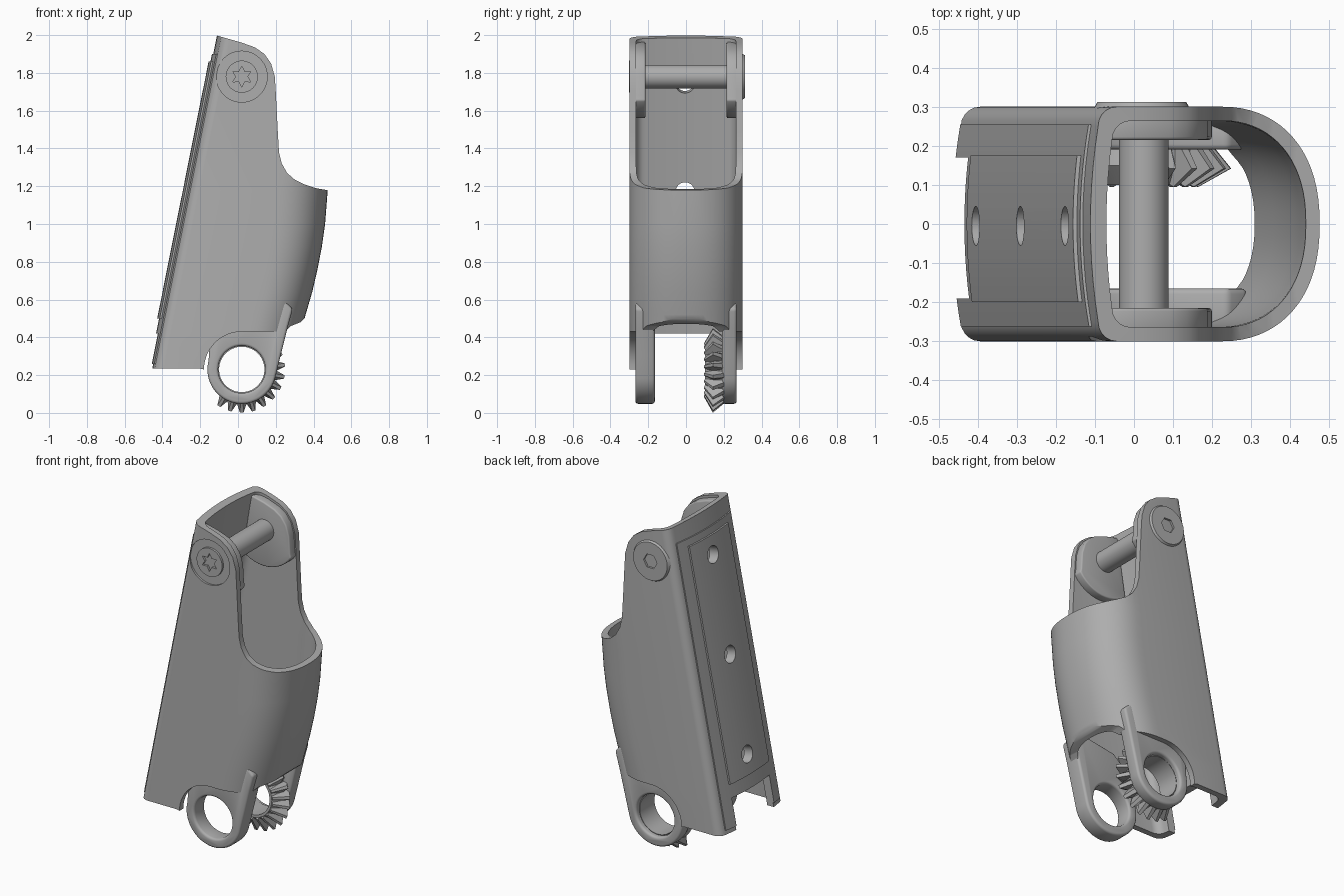
import bpy, bmesh, math
from mathutils import Vector, Matrix

if "Cube" in bpy.data.objects:
    bpy.data.objects.remove(bpy.data.objects["Cube"])

grey = bpy.data.materials.new("satin_grey")
grey.use_nodes = True
colour = (0.42, 0.42, 0.42, 1)
grey.diffuse_color = colour
grey.node_tree.nodes["Principled BSDF"].inputs["Base Color"].default_value = colour

HINGE = (0.02, 1.78)    # upper pivot in x, z
KNUCKLE = (0.02, 0.23)  # lower pivot in x, z


def to_object(name, bm):
    bmesh.ops.recalc_face_normals(bm, faces=bm.faces)
    mesh = bpy.data.meshes.new(name)
    bm.to_mesh(mesh)
    bm.free()
    mesh.materials.append(grey)
    ob = bpy.data.objects.new(name, mesh)
    bpy.context.collection.objects.link(ob)
    return ob


def loft(name, rings):
    bm = bmesh.new()
    loops = [[bm.verts.new(p) for p in ring] for ring in rings]
    n = len(loops[0])
    for a, b in zip(loops, loops[1:]):
        for i in range(n):
            j = (i + 1) % n
            bm.faces.new((a[i], a[j], b[j], b[i]))
    bm.faces.new(loops[0])
    bm.faces.new(loops[-1])
    return to_object(name, bm)


def prism(name, outline, y0, y1, shrink=1.0, centre=HINGE):
    """Extrude an x, z outline along y, optionally tapering about a centre."""
    cx, cz = centre
    return loft(name, [[(x, y0, z) for x, z in outline],
                       [(cx + (x - cx) * shrink, y1, cz + (z - cz) * shrink) for x, z in outline]])


def arc(centre, r, a0, a1, n):
    angles = [math.radians(a0 + (a1 - a0) * i / n) for i in range(n + 1)]
    return [(centre[0] + r * math.cos(a), centre[1] + r * math.sin(a)) for a in angles]


def disc(centre, r, n=48):
    return arc(centre, r, 0, 360, n)[:-1]


def cut(ob, tool, operation='DIFFERENCE'):
    mod = ob.modifiers.new("cut", 'BOOLEAN')
    mod.operation, mod.object, mod.solver = operation, tool, 'EXACT'
    tool.hide_render = True
    tool.hide_set(True)


def finish(ob, bevel=0):
    if bevel:
        mod = ob.modifiers.new("soft_edges", 'BEVEL')
        mod.width, mod.segments, mod.limit_method = bevel, 3, 'ANGLE'
        mod.angle_limit = math.radians(40)
    graph = bpy.context.evaluated_depsgraph_get()
    mesh = bpy.data.meshes.new_from_object(ob.evaluated_get(graph))
    ob.modifiers.clear()
    ob.data = mesh
    bpy.ops.object.select_all(action='DESELECT')
    ob.select_set(True)
    bpy.context.view_layer.objects.active = ob
    bpy.ops.object.shade_smooth_by_angle(angle=math.radians(32))


# Leaning shell: flat sides, shallow curved back, rounded front
FRONT = [(0, 0.24), (0.4, 0.325), (0.52, 0.358), (0.64, 0.393), (0.76, 0.421),
         (0.88, 0.444), (1.0, 0.461), (1.18, 0.475), (2.1, 0.6)]


def back_x(z, y=0):
    return -0.465 + 0.2 * (z - 0.23) + 0.03 * (y / 0.3) ** 2


def section(z, xf, t=0):
    w, r, a, n = 0.3 - t, 0.05, 0.27 - t, 2.3
    half = [(back_x(z, y) + 1.2 * t, y) for y in [(w - r) * i / 5 for i in range(6)]]
    corner = (half[-1][0] + r, w - r)
    half += arc(corner, r, 180, 90, 5)[1:]
    for i in range(19):
        u = math.pi / 2 * (1 - i / 18)
        half.append((xf - t - a + a * max(math.cos(u), 0) ** (2 / n),
                     w * max(math.sin(u), 0) ** (2 / n)))
    return [(x, y, z) for x, y in half + [(x, -y) for x, y in half[-2:0:-1]]]


shell = loft("shell", [section(z, xf) for z, xf in FRONT])
core = [section(z, xf, 0.036) for z, xf in FRONT]
for ring, dz in ((core[0], -0.1), (core[-1], 0.1)):
    ring[:] = [(x + 0.2 * dz, y, z + dz) for x, y, z in ring]
cavity = loft("cavity_cutter", core)

# Side silhouette: rounded top ears, swooping front lip, knuckle recess
ear = [(-0.12, 2.0), (0.02, 1.96), (0.09, 1.935), (0.14, 1.9), (0.175, 1.85),
       (0.195, 1.78), (0.2, 1.7)]
lip = [(0.21, 1.5), (0.217, 1.38), (0.232, 1.32), (0.26, 1.27), (0.3, 1.235),
       (0.35, 1.21), (0.41, 1.19), (0.48, 1.178), (0.8, 1.13)]
base = [(0.8, 0.56), (0.36, 0.51), (0.33, 0.48), (0.28, 0.46), (0.25, 0.43)]
outline = ([(-0.8, 2.19)] + ear + lip + base + arc(KNUCKLE, 0.2, 90, 180, 14)
           + [(-0.2, 0.235), (-0.8, 0.235)])
silhouette = prism("silhouette_cutter", outline, -0.5, 0.5)
cut(shell, silhouette, 'INTERSECT')
cut(shell, cavity)

# Notch at the foot of the back
notch = prism("notch_cutter", [(-0.7, 0.1), (-0.3, 0.1), (-0.3, 0.42), (-0.7, 0.42)], -0.19, 0.17)
cut(shell, notch)

# Counterbore around the front screw
bore = prism("counterbore_cutter", disc(HINGE, 0.135), -0.4, -0.288)
cut(shell, bore)


# Layered back panels that follow the curved back
def back_panel(name, y0, y1, z0, z1, proud):
    rings = []
    for i in range(15):
        y = y0 + (y1 - y0) * i / 14
        rings.append([(back_x(z, y) + d, y, z) for z, d in
                      ((z0, 0.01), (z1, 0.01), (z1, -proud), (z0, -proud))])
    return loft(name, rings)


panels = [back_panel("back_frame", -0.262, 0.254, 0.26, 1.9, 0.007),
          back_panel("back_plate", -0.2, 0.175, 0.5, 1.86, 0.017)]
cut(panels[0], notch)

# Three holes through the back
for z in (0.61, 1.18, 1.75):
    bpy.ops.mesh.primitive_cylinder_add(vertices=32, radius=0.05, depth=0.3,
                                        location=(back_x(z), -0.005, z),
                                        rotation=(0, math.radians(101.3), 0))
    hole = bpy.context.object
    hole.name = "back_hole_cutter"
    for ob in [shell] + panels:
        cut(ob, hole)
for ob in [shell] + panels:
    finish(ob)

# Thick pads inside the ears, and the pin between them
pad = [(-0.065, 1.965), (0.02, 1.945), (0.09, 1.92), (0.135, 1.89), (0.168, 1.845),
       (0.188, 1.78), (0.194, 1.68)] + arc(HINGE, 0.22, -35, -130, 12)
for side, name in ((-1, "right_ear_pad"), (1, "left_ear_pad")):
    finish(prism(name, pad, side * 0.215, side * 0.28), 0.008)
finish(prism("hinge_pin", disc((0.025, HINGE[1]), 0.063), -0.25, 0.25))

# Front screw head with a six-pointed socket
head = prism("screw_head", disc(HINGE, 0.085), -0.27, -0.301)
star = [arc(HINGE, 0.055 if i % 2 else 0.03, i * 30, 0, 1)[0] for i in range(12)]
cut(head, prism("star_cutter", star, -0.32, -0.286))
finish(head)

# Rear nut with a hexagonal socket
nut = prism("hinge_nut", disc(HINGE, 0.132), 0.28, 0.312, 0.86)
cut(nut, prism("hex_cutter", disc(HINGE, 0.045, 6), 0.29, 0.33))
finish(nut)

# Lower knuckle lugs
lug = (arc(KNUCKLE, 0.182, 165, 345, 30)
       + [(0.225, 0.3), (0.262, 0.45), (0.29, 0.55), (0.24, 0.6), (0.0, 0.56),
          (-0.11, 0.46), (-0.15, 0.36)])
for name, y0, y1 in (("right_lug", -0.268, -0.165), ("left_lug", 0.19, 0.268)):
    ob = prism(name, lug, y0, y1)
    cut(ob, prism("lug_bore_cutter", disc(KNUCKLE, 0.125), y0 - 0.1, y1 + 0.1))
    finish(ob, 0.014)


# Bevel gear segment on the left lug
def turned(points, angle, offset=0):
    spin = Matrix.Rotation(-angle, 3, 'Y')
    return [Vector((KNUCKLE[0], 0, KNUCKLE[1])) + spin @ Vector((r, y, offset * w))
            for r, y, w in points]


hub = [(0.12, 0.1, 0), (0.135, 0.1, 0), (0.182, 0.15, 0), (0.17, 0.21, 0), (0.12, 0.24, 0)]
bm = bmesh.new()
STEPS = 64
loops = [[bm.verts.new(p) for p in turned(hub, math.tau * i / STEPS)] for i in range(STEPS)]
for i in range(STEPS):
    a, b = loops[i], loops[(i + 1) % STEPS]
    for k in range(len(hub)):
        m = (k + 1) % len(hub)
        bm.faces.new((a[k], a[m], b[m], b[k]))
finish(to_object("gear_hub", bm))

tooth = [(0.125, 0.11, 0.018), (0.145, 0.095, 0.006), (0.229, 0.142, 0.009),
         (0.175, 0.208, 0.012), (0.16, 0.2, 0.024), (0.175, 0.15, 0.028)]
for i in range(13):
    angle = math.radians(-122 + 16 * i)
    finish(loft("gear_tooth", [turned(tooth, angle, s) for s in (-1, 1)]))
